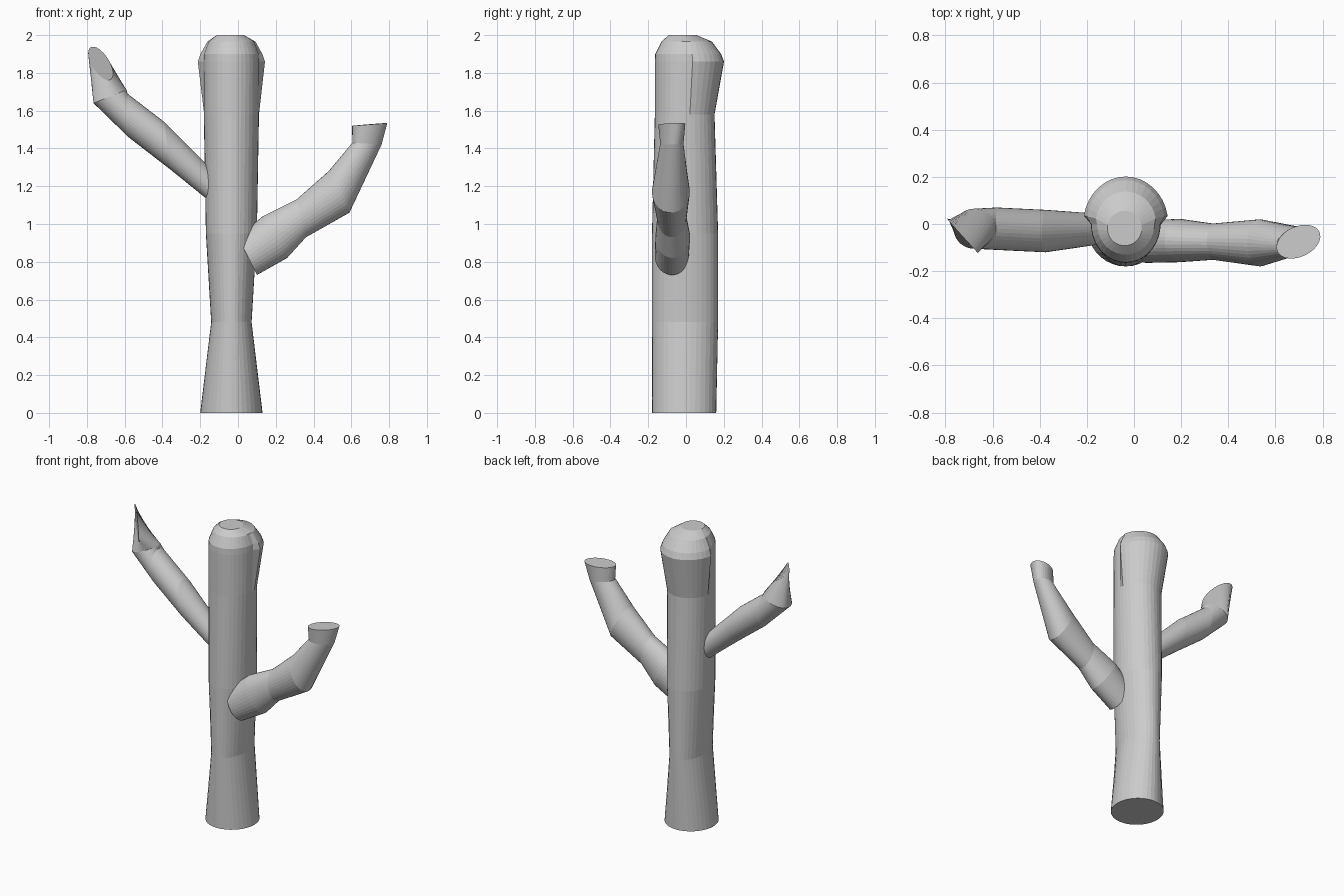
import bpy, bmesh, math
from mathutils import Vector

SIDES = 36


def loft(name, rings):
    """Skin closed ellipses: centre, two half-axes, scale of the back half."""
    bm = bmesh.new()
    loops = []
    for centre, u, v, back in rings:
        loop = []
        for i in range(SIDES):
            a = 2 * math.pi * i / SIDES
            k = back if math.sin(a) > 0.15 else 1.0
            loop.append(bm.verts.new(centre + (u * math.cos(a) + v * math.sin(a)) * k))
        loops.append(loop)
    for lo, hi in zip(loops, loops[1:]):
        for i in range(SIDES):
            j = (i + 1) % SIDES
            bm.faces.new((lo[i], lo[j], hi[j], hi[i]))
    bm.faces.new(loops[0][::-1])
    bm.faces.new(loops[-1])
    bmesh.ops.recalc_face_normals(bm, faces=bm.faces)
    mesh = bpy.data.meshes.new(name)
    bm.to_mesh(mesh)
    bm.free()
    obj = bpy.data.objects.new(name, mesh)
    bpy.context.collection.objects.link(obj)
    return obj


def level(z, cx, cy, rx, ry, back=1.0):
    return Vector((cx, cy, z)), Vector((rx, 0, 0)), Vector((0, ry, 0)), back


def span(top, bottom, side):
    """Branch ring from its upper point, lower point and sideways half-axis."""
    t, b = Vector(top), Vector(bottom)
    return (t + b) / 2, (t - b) / 2, Vector(side), 1.0


# Trunk with waist, stepped flare at the back and a rounded crown
loft("trunk", [
    level(0.00, -0.035, -0.01, 0.165, 0.17),
    level(0.48, -0.035, -0.005, 0.107, 0.175),
    level(0.95, -0.035, -0.005, 0.135, 0.175),
    level(1.58, -0.035, -0.007, 0.146, 0.158),
    level(1.86, -0.035, 0.00, 0.148, 0.165, 1.22),
    level(1.90, -0.035, 0.00, 0.146, 0.163, 1.14),
    level(1.965, -0.035, 0.00, 0.122, 0.13, 1.06),
    level(2.00, -0.04, -0.018, 0.073, 0.074),
])

# Right branch, bending up to a flared open-cut end
loft("right_branch", [
    span((0.00, -0.075, 0.93), (0.10, -0.075, 0.73), (0, 0.09, 0)),
    span((0.13, -0.07, 1.04), (0.26, -0.07, 0.82), (0, 0.092, 0)),
    span((0.31, -0.075, 1.13), (0.36, -0.075, 0.93), (0, 0.077, 0)),
    span((0.48, -0.08, 1.28), (0.59, -0.08, 1.06), (0, 0.10, 0)),
    span((0.605, -0.09, 1.43), (0.76, -0.06, 1.42), (0, 0.06, 0)),
    span((0.605, -0.105, 1.52), (0.79, -0.045, 1.535), (-0.01, 0.065, 0)),
])

# Left branch, kinked upward and cut by a slanted upright plane
loft("left_branch", [
    span((-0.10, -0.02, 1.25), (-0.10, -0.02, 1.08), (0, 0.06, 0)),
    span((-0.39, -0.03, 1.54), (-0.36, -0.03, 1.29), (0, 0.09, 0)),
    span((-0.585, -0.02, 1.69), (-0.58, -0.02, 1.46), (0, 0.09, 0)),
    span((-0.59, -0.02, 1.71), (-0.765, -0.02, 1.64), (0, 0.085, 0)),
    span((-0.665, -0.12, 1.82), (-0.79, 0.02, 1.88), (-0.02, 0.02, 0.083)),
])
